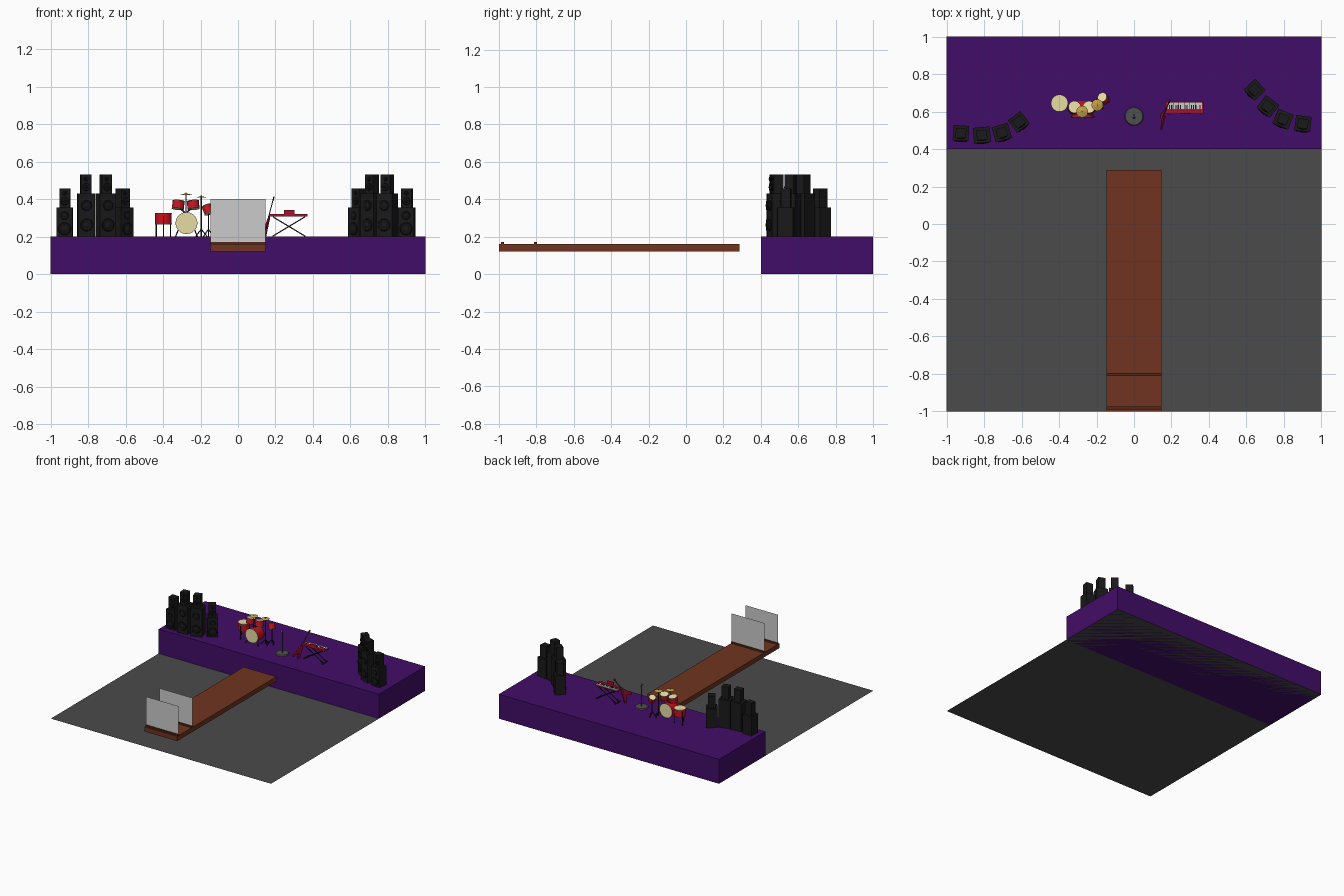
import bpy, bmesh, math
from mathutils import Matrix, Vector

if "Cube" in bpy.data.objects:
    bpy.data.objects.remove(bpy.data.objects["Cube"])

def material(name, r, g, b):
    m = bpy.data.materials.new(name)
    m.diffuse_color = (r, g, b, 1)
    m.use_nodes = True
    m.node_tree.nodes["Principled BSDF"].inputs["Base Color"].default_value = m.diffuse_color
    return m

PURPLE = material("stage_purple", .055, .004, .14)
BROWN = material("runway_brown", .16, .034, .014)
DARK = material("bar_brown", .09, .02, .008)
FLOOR = material("floor_grey", .07, .07, .07)
BLACK = material("black", .01, .01, .01)
CONE = material("cone_black", .006, .006, .006)
RED = material("red", .6, .005, .015)
CRIMSON = material("crimson", .4, .005, .03)
CREAM = material("drum_head", .8, .72, .37)
GOLD = material("cymbal_gold", .55, .35, .06)
STEEL = material("steel", .08, .08, .08)
WHITE = material("key_white", .8, .8, .8)
I = Matrix.Identity(4)

def finish(name, bm, mat, M=I):
    bmesh.ops.recalc_face_normals(bm, faces=bm.faces)
    me = bpy.data.meshes.new(name)
    bm.to_mesh(me)
    bm.free()
    ob = bpy.data.objects.new(name, me)
    bpy.context.collection.objects.link(ob)
    ob.matrix_world = M
    if mat:
        me.materials.append(mat)
    return ob

def box(name, lo, hi, mat, M=I):
    lo, hi = Vector(lo), Vector(hi)
    bm = bmesh.new()
    bmesh.ops.create_cube(bm, size=1, matrix=Matrix.Translation((lo + hi) / 2) @ Matrix.Diagonal((hi - lo).to_4d()))
    return finish(name, bm, mat, M)

def rod(name, a, b, r, mat, r2=None, n=8, M=I):
    a, b = Vector(a), Vector(b)
    d = b - a
    bm = bmesh.new()
    bmesh.ops.create_cone(bm, cap_ends=True, segments=n, radius1=r, radius2=r if r2 is None else r2,
                          depth=d.length,
                          matrix=Matrix.Translation((a + b) / 2) @ d.to_track_quat('Z', 'Y').to_matrix().to_4x4())
    for f in bm.faces:
        f.smooth = len(f.verts) == 4 or len(f.verts) == 3
    return finish(name, bm, mat, M)

def sheet(name, pts, mat):
    bm = bmesh.new()
    bm.faces.new([bm.verts.new(p) for p in pts])
    return finish(name, bm, mat)

# floor, stage and runway
sheet("floor", [(-1, -1, 0), (1, -1, 0), (1, 1, 0), (-1, 1, 0)], FLOOR)
box("stage", (-1, .4, 0), (1, 1, .2), PURPLE)
W = .148
box("runway", (-W, -1, .122), (W, .287, .16), BROWN)

# upright panels in their holders
for i, y in enumerate((-.982, -.804)):
    box(f"panel_holder_{i}", (-W, y - .008, .16), (W, y + .008, .172), DARK)
    sheet(f"panel_{i}", [(-W, y, .17), (W, y, .17), (W, y, .402), (-W, y, .402)], None)

# loudspeaker stacks
def cone(name, y, z, r, M):
    rod(name + "_ring", (0, y, z), (0, y - .004, z), r, CONE, r * .9, 24, M)
    rod(name + "_dome", (0, y - .004, z), (0, y - .007, z), r * .4, BLACK, r * .2, 16, M)

def stack(name, x, y, deg, tall):
    M = Matrix.Translation((x, y, .2)) @ Matrix.Rotation(math.radians(deg), 4, 'Z')
    w, d, h = (.045, .042, .232) if tall else (.042, .041, .157)
    box(name + "_cabinet", (-w, -d, .002), (w, d, h), BLACK, M)
    cone(name + "_woofer", -d, h * .27, .034, M)
    cone(name + "_mid", -d, h * .72, .028 if tall else .022, M)
    box(name + "_top_cabinet", (-.028, -.026, h), (.028, .026, h + .1), BLACK, M)
    cone(name + "_top_woofer", -.026, h + .033, .021, M)
    cone(name + "_tweeter", -.026, h + .076, .012, M)

for i, (x, y, a) in enumerate([(-.924, .485, -3), (-.812, .475, 5), (-.706, .488, 17), (-.615, .545, 37)]):
    stack(f"left_speaker_{i}", x, y, a, i in (1, 2))
for i, (x, y, a) in enumerate([(.645, .717, -46), (.715, .628, -38), (.796, .56, -22), (.902, .536, -7)]):
    stack(f"right_speaker_{i}", x, y, a, i in (1, 2))

# drums: shell, two heads and rims
def drum(name, c, axis, r, depth):
    c, h = Vector(c), Vector(axis).normalized() * depth / 2
    u = h.normalized()
    rod(name + "_shell", c - h, c + h, r, RED, n=32)
    for s in (-1, 1):
        rod(f"{name}_rim_{s}", c + s * (h - u * .004), c + s * h, r * 1.04, STEEL, n=32)
        rod(f"{name}_head_{s}", c + s * h, c + s * (h + u * .001), r * 1.02, CREAM, n=32)

def tripod(name, x, y, z, spread):
    for i in range(3):
        a = math.radians(90 + 120 * i)
        rod(f"{name}_foot_{i}", (x, y, z), (x + spread * math.cos(a), y + spread * math.sin(a), .202), .003, BLACK)

drum("bass_drum", (-.275, .612, .273), (0, 1, 0), .056, .085)
drum("floor_tom", (-.398, .645, .297), (0, 0, 1), .044, .06)
for s in (-1, 1):
    x = -.279 + s * .04
    drum(f"tom_{s}", (x, .62, .37), (-s * .08, .2, 1), .032, .042)
    rod(f"tom_arm_{s}", (-.279, .62, .325), (x, .62, .36), .004, BLACK)
    rod(f"bass_leg_{s}", (-.275 + s * .042, .595, .24), (-.275 + s * .058, .57, .202), .003, BLACK)
for i in range(3):
    a = math.radians(30 + 120 * i)
    x, y = -.398 + .044 * math.cos(a), .645 + .044 * math.sin(a)
    rod(f"floor_tom_leg_{i}", (x, y, .2), (x, y, .31), .003, BLACK)
drum("side_drum", (-.162, .67, .345), (-.4, .35, 1), .025, .045)
rod("side_drum_stand", (-.158, .665, .22), (-.158, .665, .335), .003, BLACK)
tripod("side_drum", -.158, .665, .24, .03)

# cymbals on stands
for i, (x, y, z) in enumerate([(-.277, .6, .428), (-.196, .635, .413)]):
    rod(f"cymbal_{i}", (x, y, z - .004), (x, y, z + .002), .031, GOLD, .008, 32)
    rod(f"cymbal_stand_{i}", (x, y, .32 if i == 0 else .21), (x, y, z + .008), .003, BLACK)
tripod("cymbal_stand", -.196, .635, .24, .035)

# microphone stand
rod("mic_base", (0, .575, .2), (0, .575, .208), .05, STEEL, .046, 32)
rod("mic_pole", (0, .575, .205), (0, .575, .375), .004, STEEL, n=12)
rod("microphone", (0, .585, .37), (0, .565, .385), .004, STEEL, .008, 12)

# keyboard with keys and rest
box("keyboard_body", (.165, .59, .307), (.372, .65, .314), CRIMSON)
box("keyboard_panel", (.165, .588, .314), (.372, .612, .321), CRIMSON)
for i in range(16):
    x = .178 + i * .0117
    box(f"white_key_{i}", (x, .613, .314), (x + .0107, .649, .318), WHITE)
    if i % 7 not in (2, 6) and i < 15:
        box(f"black_key_{i}", (x + .0085, .613, .318), (x + .0145, .634, .321), BLACK)
box("music_rest", (.245, .586, .32), (.302, .592, .343), CRIMSON)

# crossed keyboard legs
for y in (.6, .64):
    for s in (-1, 1):
        rod("keyboard_leg", (.272 - s * .085, y, .204), (.272 + s * .085, y, .306), .003, BLACK)
for s in (-1, 1):
    x = .272 + s * .085
    rod("keyboard_foot", (x, .585, .204), (x, .655, .204), .004, BLACK)

# leaning guitar: V-shaped body, neck, headstock
base, tip = Vector((.155, .565, .26)), Vector((.195, .66, .41))
up = (tip - base).normalized()
nrm = (Vector((1, 0, 0)) - up * up.x).normalized()
side = nrm.cross(up)
G = Matrix((side, nrm, up)).transposed().to_4x4()
G.translation = base
bm = bmesh.new()
profile = [(0, -.01), (.035, -.05), (.05, -.042), (.016, .05), (-.016, .05), (-.05, -.042), (-.035, -.05)]
f = bm.faces.new([bm.verts.new((x, -.004, z)) for x, z in profile])
ext = bmesh.ops.extrude_face_region(bm, geom=[f])
bmesh.ops.translate(bm, vec=(0, .008, 0), verts=[v for v in ext["geom"] if isinstance(v, bmesh.types.BMVert)])
finish("guitar_body", bm, CRIMSON, G)
L = (tip - base).length
box("guitar_neck", (-.004, -.006, .01), (.004, -.002, L - .02), STEEL, G)
box("guitar_headstock", (-.008, -.006, L - .02), (.008, -.001, L), CRIMSON, G)
